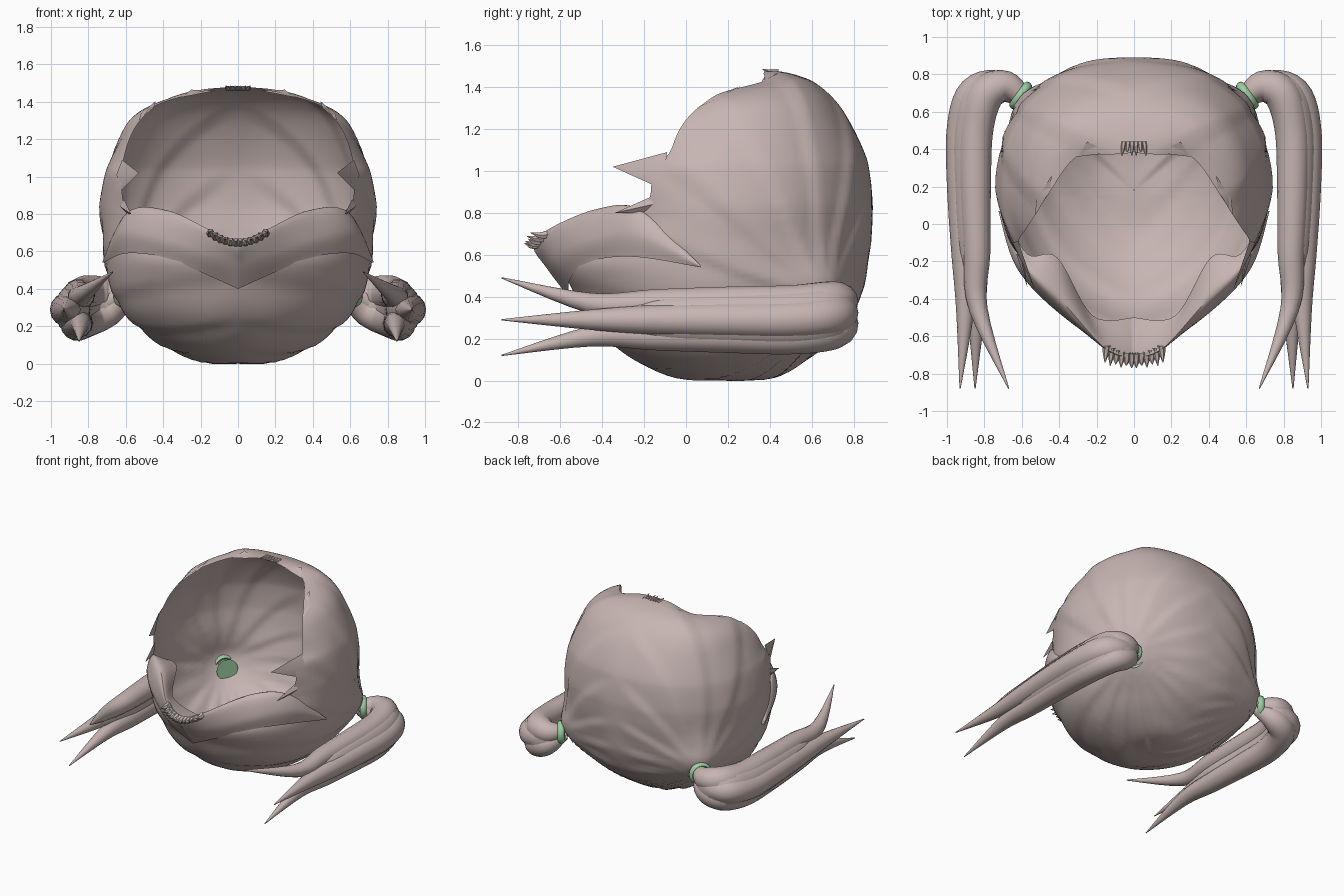
import bpy, bmesh, math
from mathutils import Vector

if "Cube" in bpy.data.objects:
    bpy.data.objects.remove(bpy.data.objects["Cube"])


def material(name, rgb):
    m = bpy.data.materials.new(name)
    m.diffuse_color = (*rgb, 1)
    m.use_nodes = True
    m.node_tree.nodes["Principled BSDF"].inputs["Base Color"].default_value = m.diffuse_color
    return m


HAIR = material("taupe_hair", (0.57, 0.465, 0.445))
GREEN = material("green_tie", (0.33, 0.62, 0.36))


def spline(pts, n):
    """Catmull-Rom samples through points of any dimension."""
    out = []
    for i in range(n + 1):
        f = i / n * (len(pts) - 1)
        k = min(int(f), len(pts) - 2)
        t = f - k
        p1, p2 = pts[k], pts[k + 1]
        p0, p3 = pts[max(k - 1, 0)], pts[min(k + 2, len(pts) - 1)]
        out.append([b + 0.5 * t * (c - a + t * (2 * a - 5 * b + 4 * c - d + t * (3 * (b - c) + d - a)))
                    for a, b, c, d in zip(p0, p1, p2, p3)])
    return out


def finish(name, bm, mat, angle=35, recalc=True):
    bmesh.ops.remove_doubles(bm, verts=bm.verts, dist=0.0005)
    if recalc:
        bmesh.ops.recalc_face_normals(bm, faces=bm.faces)
    me = bpy.data.meshes.new(name)
    bm.to_mesh(me)
    bm.free()
    me.materials.append(mat)
    ob = bpy.data.objects.new(name, me)
    bpy.context.collection.objects.link(ob)
    ob.modifiers.new("mirror", 'MIRROR').merge_threshold = 0.002
    bpy.ops.object.select_all(action='DESELECT')
    bpy.context.view_layer.objects.active = ob
    ob.select_set(True)
    bpy.ops.object.shade_smooth_by_angle(angle=math.radians(angle))
    return ob


def add_grid(bm, rows, closed=False):
    vs = [[bm.verts.new(p) for p in r] for r in rows]
    n = len(rows[0])
    for a, b in zip(vs, vs[1:]):
        for j in range(n if closed else n - 1):
            k = (j + 1) % n
            bm.faces.new((a[j], a[k], b[k], b[j]))


def add_tube(bm, path, radii, sides=12, steps=24, tall=1):
    """Tapered tube along a smooth path."""
    data = spline([(*p, r) for p, r in zip(path, radii)], steps)
    pts = [Vector(d[:3]) for d in data]
    rows = []
    for i, p in enumerate(pts):
        t = (pts[min(i + 1, steps)] - pts[max(i - 1, 0)]).normalized()
        s = t.cross(Vector((0, 0, 1))).normalized()
        u = s.cross(t) * tall
        r = max(data[i][3], 0.002)
        rows.append([p + r * (math.cos(a) * s + math.sin(a) * u)
                     for a in (2 * math.pi * j / sides for j in range(sides))])
    add_grid(bm, rows, True)


# Hair shell: z, half width, y of widest point, back y, rim x, rim y
LEVELS = [
    (0, .002, .18, .182, 0, .178), (.012, .2, .18, .42, 0, -.05),
    (.1, .41, .17, .58, 0, -.25), (.2, .54, .17, .71, 0, -.38),
    (.3, .63, .18, .79, 0, -.47), (.45, .695, .2, .85, 0, -.55),
    (.57, .715, .2, .87, 0, -.6), (.68, .725, .2, .885, .25, -.5),
    (.78, .735, .2, .89, .5, -.3), (.86, .735, .2, .89, .61, -.18),
    (1.0, .715, .2, .875, .62, -.16), (1.08, .69, .2, .855, .61, -.08),
    (1.2, .635, .23, .8, .58, -.03), (1.3, .575, .27, .74, .53, .05),
    (1.37, .49, .33, .68, .45, .17), (1.43, .35, .42, .6, .31, .36),
    (1.465, .16, .44, .5, .13, .37), (1.48, .02, .4, .41, .01, .38)]
TIE = Vector((.59, .675, .375))
AXIS = Vector((.81, .59, 0))
SIDE = Vector((-.59, .81, 0))
UP = Vector((0, 0, 1))
CENTRE = Vector((0, .2, .75))


def pleat(p):
    """Pull the shell towards the tie and step it into strands fanning from there."""
    q = p - TIE
    d = q.length
    ang = math.atan2(q.z, q.dot(SIDE)) / (2 * math.pi)
    saw = (ang * 17 + 0.5 * d) % 1.0
    wave = (saw if saw < 0.75 else (1 - saw) * 3) - 0.4
    out = (p - CENTRE).normalized() * 0.017 * wave * min(1, d / 0.35)
    out *= min(1, p.x / 0.15)
    return p + out + AXIS * 0.09 * math.exp(-(d / 0.2) ** 2)


bm = bmesh.new()
rows = []
H = 36
for z, w, ym, yb, xr, yr in spline(LEVELS, 85):
    w = max(w, .002)
    s = min(max(xr, 0) / w, .98)
    n = 1.9
    a = (ym - yr) / (1 - s ** n) ** (1 / n)
    t0 = math.asin(s ** (n / 2))
    row = []
    for j in range(H + 1):
        t = t0 + (math.pi / 2 - t0) * j / H
        row.append(Vector((w * math.sin(t) ** (2 / n), ym - a * max(math.cos(t), 0) ** (2 / n), z)))
    for j in range(1, H + 1):
        t = math.pi / 2 * j / H
        row.append(Vector((w * max(math.cos(t), 0) ** .89, ym + (yb - ym) * math.sin(t) ** .89, z)))
    rows.append([pleat(p) for p in row])
add_grid(bm, rows)
finish("hair_shell", bm, HAIR, 35)

# Fringe: a swept band with a rolled upper edge, ending in a point on each side
BAND = [
    [(0, -.56, .40), (.2, -.55, .49), (.4, -.45, .57), (.6, -.24, .59), (.72, .07, .54)],
    [(0, -.66, .53), (.17, -.635, .59), (.42, -.46, .68), (.63, -.23, .70), (.725, .07, .545)],
    [(0, -.72, .64), (.16, -.66, .72), (.38, -.42, .82), (.59, -.22, .81), (.72, .07, .55)],
    [(0, -.50, .60), (.22, -.49, .68), (.41, -.18, .76), (.57, -.16, .76), (.70, .06, .55)]]
bm = bmesh.new()
across = [spline(r, 28) for r in BAND]
cols = [spline([r[i] for r in across], 18) for i in range(29)]
for c in cols[0]:
    c[0] = 0
add_grid(bm, cols)
finish("fringe", bm, HAIR, 40)

# Small pointed lock ends along the fringe beak and the crown edge
bm = bmesh.new()
for i in range(6):
    x = .012 + .027 * i
    z = .65 + .06 * (x / .16) ** 2
    back = .05 * (x / .16) ** 2
    add_tube(bm, [(x, -.69 + back, z), (x * 1.02, -.735 + back, z - .008),
                  (x * 1.06, -.77 + .012 * (i % 2) + back * .4, z + .005)], [.022, .017, .001], 6, 5)
for i in range(3):
    x = .01 + .022 * i
    add_tube(bm, [(x, .44, 1.472), (x * 1.1, .40, 1.476), (x * 1.2, .365 + .02 * (i % 2), 1.485)],
             [.016, .011, .001], 6, 5)
finish("lock_tips", bm, HAIR)

# Flat loose locks around the opening: root edge start, root edge end, tip
bm = bmesh.new()
for a, b, tip in [((.62, -.15, .93), (.62, -.09, 1.09), (.53, -.35, 1.02)),
                  ((.53, .05, 1.30), (.45, .17, 1.37), (.44, .26, 1.405)),
                  ((.30, .36, 1.425), (.12, .38, 1.46), (.25, .44, 1.465)),
                  ((.59, -.2, .80), (.61, -.16, .88), (.57, -.34, .80))]:
    a, b, tip = Vector(a), Vector(b), Vector(tip)
    mid = (a + b) / 2 + Vector((.03, .02, 0))
    vs = [bm.verts.new(p) for p in (a, b, mid, tip)]
    for f in ((0, 2, 3), (2, 1, 3), (0, 1, 3)):
        bm.faces.new([vs[k] for k in f])
finish("loose_locks", bm, HAIR)

# Pigtail: a core and three strands sharing one path, fanning into separate tips
PATH = [(.59, .67, .375), (.70, .735, .33), (.82, .69, .31), (.875, .5, .29),
        (.88, .2, .29), (.87, -.15, .29), (.865, -.45, .29)]
SPREAD = [.15, .6, .9, 1, 1, 1, 1.05]
RADII = [.045, .083, .097, .092, .085, .072, .05, .003]
bm = bmesh.new()
for dx, dz, tip in [(-.03, .075, (.67, -.88, .49)), (.035, 0, (.93, -.88, .29)),
                    (-.02, -.075, (.85, -.88, .12))]:
    path = [(x + dx * s, y, z + dz * s) for (x, y, z), s in zip(PATH, SPREAD)]
    add_tube(bm, path + [tip], RADII, 14, 36)
add_tube(bm, PATH, [.045, .08, .1, .1, .092, .075, .02], 18, 30, 1.4)
finish("pigtail", bm, HAIR, 50)

# Hair tie ring, and its round base plate seen from inside
bm = bmesh.new()
rows = []
for i in range(24):
    a = 2 * math.pi * i / 24
    r = math.cos(a) * SIDE + math.sin(a) * UP
    rows.append([TIE + AXIS * .02 + r * (.068 + .017 * math.cos(b)) + AXIS * .024 * math.sin(b)
                 for b in (2 * math.pi * j / 8 for j in range(8))])
add_grid(bm, rows + [rows[0]], True)
finish("hair_tie", bm, GREEN, 60)

bm = bmesh.new()
disc = [TIE - AXIS * .06 + .08 * (math.cos(a) * SIDE - math.sin(a) * UP)
        for a in (2 * math.pi * i / 20 for i in range(20))]
bm.faces.new([bm.verts.new(p) for p in disc])
finish("tie_base", bm, GREEN, recalc=False)
